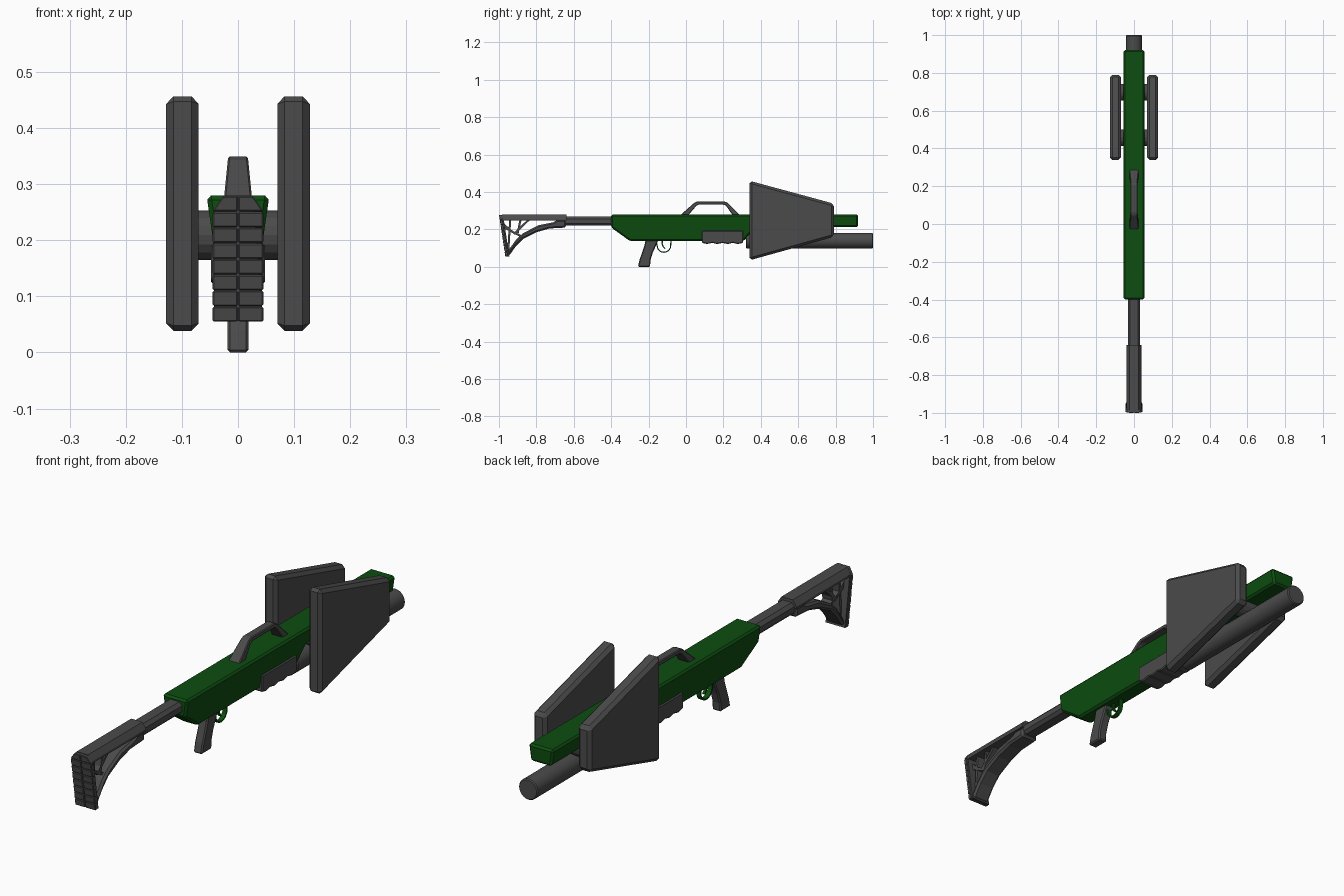
import bpy, bmesh, math
from mathutils import Vector

if "Cube" in bpy.data.objects:
    bpy.data.objects.remove(bpy.data.objects["Cube"])


def material(name, rgb):
    m = bpy.data.materials.new(name)
    m.diffuse_color = (*rgb, 1)
    m.use_nodes = True
    m.node_tree.nodes["Principled BSDF"].inputs["Base Color"].default_value = m.diffuse_color
    return m


GREEN = material("green_paint", (0.004, 0.075, 0.005))
GREY = material("dark_grey", (0.07, 0.07, 0.07))


def prism(name, pts, a, b, mat=GREY, bevel=0.0, axis="X", taper=None):
    """Extrude a profile: (y, z) points along X, or (x, z) points along Y."""
    bm = bmesh.new()
    place = (lambda u, v, t: (t, u, v)) if axis == "X" else (lambda u, v, t: (u, t, v))
    lo = [bm.verts.new(place(u, v, a)) for u, v in pts]
    hi = [bm.verts.new(place(u, v, b)) for u, v in pts]
    n = len(pts)
    bm.faces.new(lo)
    bm.faces.new(hi[::-1])
    for i in range(n):
        j = (i + 1) % n
        bm.faces.new((lo[i], hi[i], hi[j], lo[j]))
    if taper:
        for v in bm.verts:
            v.co.x *= taper(v.co.z)
    bmesh.ops.recalc_face_normals(bm, faces=bm.faces)
    me = bpy.data.meshes.new(name)
    bm.to_mesh(me)
    bm.free()
    me.materials.append(mat)
    ob = bpy.data.objects.new(name, me)
    bpy.context.collection.objects.link(ob)
    if bevel:
        mod = ob.modifiers.new("bevel", "BEVEL")
        mod.width = bevel
        mod.segments = 1
        mod.limit_method = "ANGLE"
    return ob


def strip(name, path, thick, half, mat=GREY):
    """Flat band of constant thickness following a (y, z) path."""
    p = [Vector(q) for q in path]
    left, right = [], []
    for i, q in enumerate(p):
        d = (p[min(i + 1, len(p) - 1)] - p[max(i - 1, 0)]).normalized()
        nrm = Vector((-d.y, d.x)) * thick / 2
        left.append(q + nrm)
        right.append(q - nrm)
    return prism(name, left + right[::-1], -half, half, mat)


def cylinder(name, r, length, loc, rot, sides):
    bpy.ops.mesh.primitive_cylinder_add(vertices=sides, radius=r, depth=length,
                                        location=loc, rotation=rot)
    ob = bpy.context.object
    ob.name = name
    ob.data.materials.append(GREY)
    return ob


# Receiver: sides lean inwards toward the bottom
prism("receiver", [(-0.40, 0.28), (-0.40, 0.21), (-0.30, 0.138), (0.31, 0.138),
                   (0.37, 0.212), (0.92, 0.212), (0.92, 0.28)],
      -0.056, 0.056, GREEN, 0.008, taper=lambda z: 1 - (0.28 - z) * 2.6)

# Barrel under the front of the receiver
barrel = cylinder("barrel", 0.042, 0.68, (0, 0.66, 0.14), (math.pi / 2, 0, 0), 24)
bev = barrel.modifiers.new("bevel", "BEVEL")
bev.width, bev.segments, bev.limit_method = 0.004, 1, "ANGLE"
bpy.ops.object.shade_smooth_by_angle()

# Fore grip with shallow finger waves along the bottom
waves = [(0.085 + 0.22 * i / 16, 0.125 + 0.003 * math.cos(i * math.pi / 2)) for i in range(17)]
prism("fore_grip", waves + [(0.305, 0.194), (0.085, 0.194)], -0.048, 0.048, bevel=0.004)

# Side plates and their mounting posts
for side, s in (("left", -1), ("right", 1)):
    prism(f"{side}_plate", [(0.34, 0.035), (0.79, 0.16), (0.79, 0.338), (0.34, 0.46)],
          s * 0.07, s * 0.128, bevel=0.013)
for label, y in (("rear", 0.457), ("front", 0.697)):
    cylinder(f"{label}_post", 0.044, 0.16, (0, y, 0.209), (0, math.pi / 2, 0), 16)

# Carry handle, wider at its feet
prism("carry_handle", [(-0.032, 0.275), (0.045, 0.343), (0.06, 0.349), (0.205, 0.349),
                       (0.222, 0.343), (0.29, 0.275), (0.25, 0.275), (0.213, 0.328),
                       (0.2, 0.332), (0.068, 0.332), (0.055, 0.326), (0.012, 0.275)],
      -0.025, 0.025, bevel=0.003, taper=lambda z: 1 - (z - 0.275) * 4)

# Pistol grip
prism("pistol_grip", [(-0.215, 0.15), (-0.222, 0.115), (-0.237, 0.07), (-0.248, 0.04),
                      (-0.257, 0.0), (-0.192, 0.0), (-0.19, 0.035), (-0.178, 0.075),
                      (-0.16, 0.115), (-0.145, 0.15)], -0.019, 0.019, bevel=0.005)

# Trigger guard loop and trigger
arc = [(-0.118 + 0.036 * math.cos(t), 0.112 - 0.034 * math.sin(t))
       for t in (math.pi * i / 10 for i in range(11))]
strip("trigger_guard", [(-0.08, 0.15)] + arc + [(-0.156, 0.125)], 0.006, 0.009, GREEN)
strip("trigger", [(-0.125, 0.15), (-0.128, 0.125), (-0.122, 0.108), (-0.112, 0.098)],
      0.007, 0.005, GREEN)

# Stock tube and top rail, both chamfered sections running along y
prism("stock_tube", [(-0.032, 0.232), (-0.02, 0.22), (0.02, 0.22), (0.032, 0.232),
                     (0.032, 0.255), (0.02, 0.268), (-0.02, 0.268), (-0.032, 0.255)],
      -0.67, -0.38, axis="Y")
prism("stock_rail", [(-0.041, 0.248), (0.041, 0.248), (0.041, 0.257),
                     (0.025, 0.28), (-0.025, 0.28), (-0.041, 0.257)],
      -0.985, -0.64, axis="Y")

# Curved lower stock arm
prism("stock_arm", [(-0.642, 0.25), (-0.642, 0.21), (-0.73, 0.205), (-0.80, 0.185),
                    (-0.87, 0.15), (-0.91, 0.11), (-0.945, 0.06), (-0.965, 0.06),
                    (-0.945, 0.095), (-0.905, 0.15), (-0.87, 0.18), (-0.79, 0.222),
                    (-0.71, 0.238), (-0.69, 0.25)], -0.038, 0.038, bevel=0.008)

# Lattice inside the stock
for i, ends in enumerate([((-0.94, 0.252), (-0.95, 0.09)), ((-0.98, 0.215), (-0.885, 0.165)),
                          ((-0.84, 0.252), (-0.92, 0.175)), ((-0.90, 0.18), (-0.885, 0.25)),
                          ((-0.985, 0.235), (-0.945, 0.20))]):
    strip(f"stock_strut_{i + 1}", ends, 0.011, 0.022)

# Butt plate with two columns of bevelled pads
narrow_top = lambda z: 0.6 if z > 0.27 else 1.0
slant = lambda z: -1.0 + (0.28 - z) * 0.15
prism("butt_plate", [(slant(0.278) + 0.004, 0.278), (slant(0.253) + 0.004, 0.253),
                     (slant(0.056) + 0.004, 0.056), (slant(0.056) + 0.022, 0.056),
                     (slant(0.253) + 0.022, 0.253), (slant(0.278) + 0.022, 0.278)],
      -0.043, 0.043, taper=narrow_top)
for row in range(8):
    z0 = 0.055 + 0.0281 * row
    z1 = z0 + 0.0265
    for s in (-1, 1):
        prism(f"butt_pad_{row + 1}_{'left' if s < 0 else 'right'}",
              [(slant(z0), z0), (slant(z0) + 0.016, z0),
               (slant(z1) + 0.016, z1), (slant(z1), z1)],
              s * 0.001, s * 0.045, bevel=0.002, taper=narrow_top)
